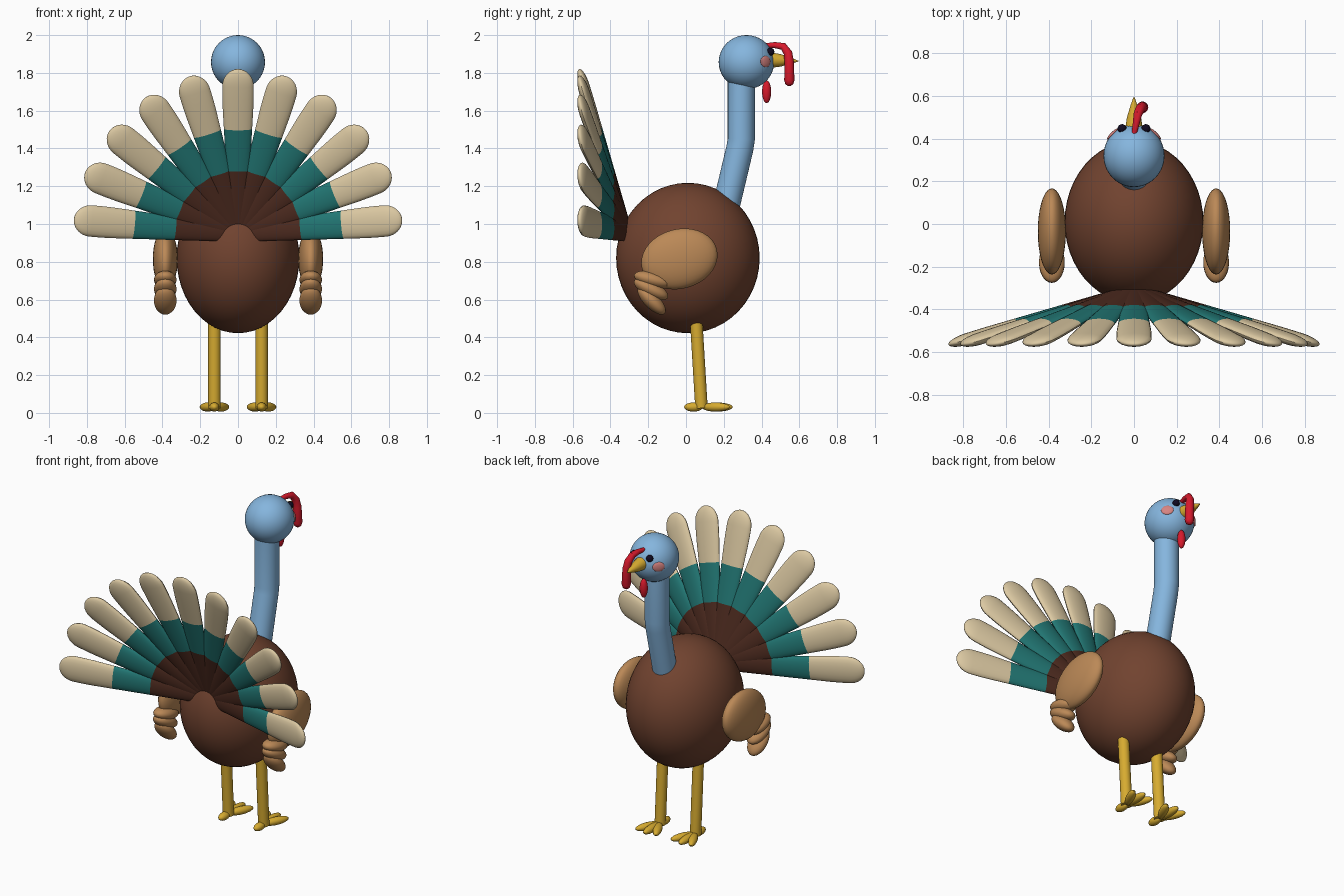
import bpy, bmesh, math
from math import sin, cos, pi, radians
from mathutils import Vector, Matrix

if "Cube" in bpy.data.objects:
    bpy.data.objects.remove(bpy.data.objects["Cube"])


def material(name, rgb):
    m = bpy.data.materials.new(name)
    m.diffuse_color = (*rgb, 1)
    m.use_nodes = True
    m.node_tree.nodes["Principled BSDF"].inputs["Base Color"].default_value = m.diffuse_color
    return m


BODY = material("body_brown", (0.165, 0.056, 0.029))
BLUE = material("skin_blue", (0.235, 0.465, 0.73))
DARK = material("feather_brown", (0.075, 0.024, 0.014))
TEAL = material("feather_teal", (0.016, 0.185, 0.175))
CREAM = material("feather_cream", (0.71, 0.58, 0.36))
TAN = material("wing_tan", (0.50, 0.25, 0.095))
YELLOW = material("leg_yellow", (0.68, 0.41, 0.03))
RED = material("wattle_red", (0.68, 0.01, 0.025))
PINK = material("cheek_pink", (0.68, 0.23, 0.22))
BLACK = material("eye_navy", (0.005, 0.003, 0.015))


def finish(name, bm, mats):
    bmesh.ops.recalc_face_normals(bm, faces=bm.faces)
    for f in bm.faces:
        f.smooth = True
    me = bpy.data.meshes.new(name)
    bm.to_mesh(me)
    bm.free()
    for m in mats:
        me.materials.append(m)
    ob = bpy.data.objects.new(name, me)
    bpy.context.collection.objects.link(ob)
    return ob


def ellipsoid(name, loc, radii, mat, rot=Matrix(), seg=32):
    bm = bmesh.new()
    m = Matrix.Translation(loc) @ rot.to_4x4() @ Matrix.Diagonal((*radii, 1))
    bmesh.ops.create_uvsphere(bm, u_segments=seg, v_segments=seg // 2, radius=1, matrix=m)
    return finish(name, bm, [mat])


def loft(name, rings, mats, rule=None):
    """Skin closed rings of points; rule(ring index) picks the material."""
    bm = bmesh.new()
    loops = [[bm.verts.new(p) for p in r] for r in rings]
    n = len(loops[0])
    for i, (a, b) in enumerate(zip(loops, loops[1:])):
        for j in range(n):
            f = bm.faces.new((a[j], a[(j + 1) % n], b[(j + 1) % n], b[j]))
            f.material_index = rule(i) if rule else 0
    bm.faces.new(loops[0])
    cap = bm.faces.new(loops[-1])
    cap.material_index = rule(len(rings) - 2) if rule else 0
    return finish(name, bm, mats)


def tube(name, path, radii, mat, n=20):
    """Round tube along a path, with rounded ends when the end radius is small."""
    path = [Vector(p) for p in path]
    rings = []
    for i, p in enumerate(path):
        d = (path[min(i + 1, len(path) - 1)] - path[max(i - 1, 0)]).normalized()
        u = d.cross(Vector((1, 0, 0))).normalized()
        v = d.cross(u)
        rings.append([p + radii[i] * (cos(2 * pi * k / n) * u + sin(2 * pi * k / n) * v) for k in range(n)])
    return loft(name, rings, [mat])


# Body, neck and head
ellipsoid("body", (0, 0.01, 0.82), (0.325, 0.38, 0.398), BODY, seg=48)
neck = tube("neck", [(0, 0.19, 1.0), (0, 0.285, 1.40), (0, 0.293, 1.45), (0, 0.293, 1.80)],
            [0.072] * 4, BLUE, 32)
ellipsoid("head", (0, 0.32, 1.857), (0.143, 0.147, 0.143), BLUE, seg=40)

# Beak: a tapering cone
tube("beak", [(0, 0.43, 1.868), (0, 0.50, 1.866), (0, 0.56, 1.864), (0, 0.595, 1.862)],
     [0.044, 0.033, 0.015, 0.002], YELLOW)

# Snood drooping over the side of the beak, and the wattle under it
tube("snood", [(0.0, 0.42, 1.945), (0.01, 0.47, 1.947), (0.018, 0.515, 1.94), (0.03, 0.54, 1.905),
               (0.037, 0.546, 1.86), (0.04, 0.547, 1.76), (0.04, 0.547, 1.74), (0.04, 0.547, 1.73)],
     [0.012, 0.016, 0.02, 0.023, 0.025, 0.027, 0.021, 0.006], RED)
ellipsoid("wattle", (0, 0.427, 1.70), (0.024, 0.024, 0.06), RED)

# Tail fan: eleven feathers leaning back, each with three colour bands
START, BROWN_END, TEAL_END, TIP = 0.03, 0.335, 0.555, 0.872
stations = [START + (BROWN_END - START) * i / 6 for i in range(7)]
stations += [BROWN_END + (TEAL_END - BROWN_END) * i / 5 for i in range(1, 6)]
stations += [TEAL_END + (TIP - 0.09 - TEAL_END) * i / 4 for i in range(1, 5)]
stations += [TIP - 0.09 + 0.09 * sin(pi / 2 * i / 8) for i in range(1, 9)]


def feather_half_width(r):
    w = 0.043 + 0.04 * min(1, r / 0.7)
    t = max(0, (r - (TIP - 0.09)) / 0.09)
    return w * math.sqrt(max(0.0004, 1 - t * t))


def feather_band(i):
    mid = (stations[i] + stations[i + 1]) / 2
    return 0 if mid < BROWN_END else 1 if mid < TEAL_END else 2


for k in range(11):
    a = radians(5 + 17 * k)
    out = Vector((cos(a), -0.31, sin(a)))          # along the feather
    side = Vector((-sin(a), 0, cos(a)))            # across the feather
    thick = out.cross(side).normalized()
    rings = []
    for r in stations:
        w = feather_half_width(r)
        c = Vector((0, -0.295, 0.948)) + out * r
        rings.append([c + side * w * cos(2 * pi * j / 20) + thick * w * 0.33 * sin(2 * pi * j / 20)
                      for j in range(20)])
    loft(f"tail_feather_{k + 1}", rings, [DARK, TEAL, CREAM], feather_band)

# Paired parts
for s, tag in ((-1, "left"), (1, "right")):
    # Eyes and cheeks
    ellipsoid(f"eye_{tag}", (s * 0.056, 0.447, 1.912), (0.021, 0.021, 0.021), BLACK, seg=20)
    d = Vector((s * 0.101, 0.101, 0.003)).normalized()
    ellipsoid(f"cheek_{tag}", Vector((0, 0.32, 1.857)) + d * 0.143, (0.036, 0.03, 0.009), PINK,
              d.to_track_quat('Z', 'Y').to_matrix(), 24)

    # Wing with three drooping feathers
    ellipsoid(f"wing_{tag}", (s * 0.385, -0.035, 0.815), (0.066, 0.205, 0.158), TAN,
              Matrix.Rotation(radians(15), 3, 'X'), 36)
    for i, (y, z, ang, ln) in enumerate(((-0.178, 0.705, -15, 0.10),
                                         (-0.185, 0.655, -27, 0.10),
                                         (-0.182, 0.595, -45, 0.098))):
        ellipsoid(f"wing_feather_{tag}_{i + 1}", (s * 0.385, y, z), (0.06, ln, 0.041), TAN,
                  Matrix.Rotation(radians(ang), 3, 'X'), 28)

    # Leg and toes
    x = s * 0.125
    tube(f"leg_{tag}", [(x, 0.052, 0.52), (x, 0.082, 0.025)], [0.033, 0.033], YELLOW, 24)
    for i, ang in enumerate((-26, 0, 26)):
        a = radians(ang)
        ellipsoid(f"toe_{tag}_{i + 1}", (x + 0.08 * sin(a), 0.085 + 0.08 * cos(a), 0.031),
                  (0.026, 0.083, 0.024), YELLOW, Matrix.Rotation(-a, 3, 'Z'), 20)
    ellipsoid(f"back_toe_{tag}", (x, 0.04, 0.031), (0.026, 0.05, 0.024), YELLOW, seg=20)

# Keep hard edges sharp on the smooth-shaded parts
bpy.ops.object.select_all(action='SELECT')
bpy.context.view_layer.objects.active = neck
bpy.ops.object.shade_smooth_by_angle(angle=radians(40))
